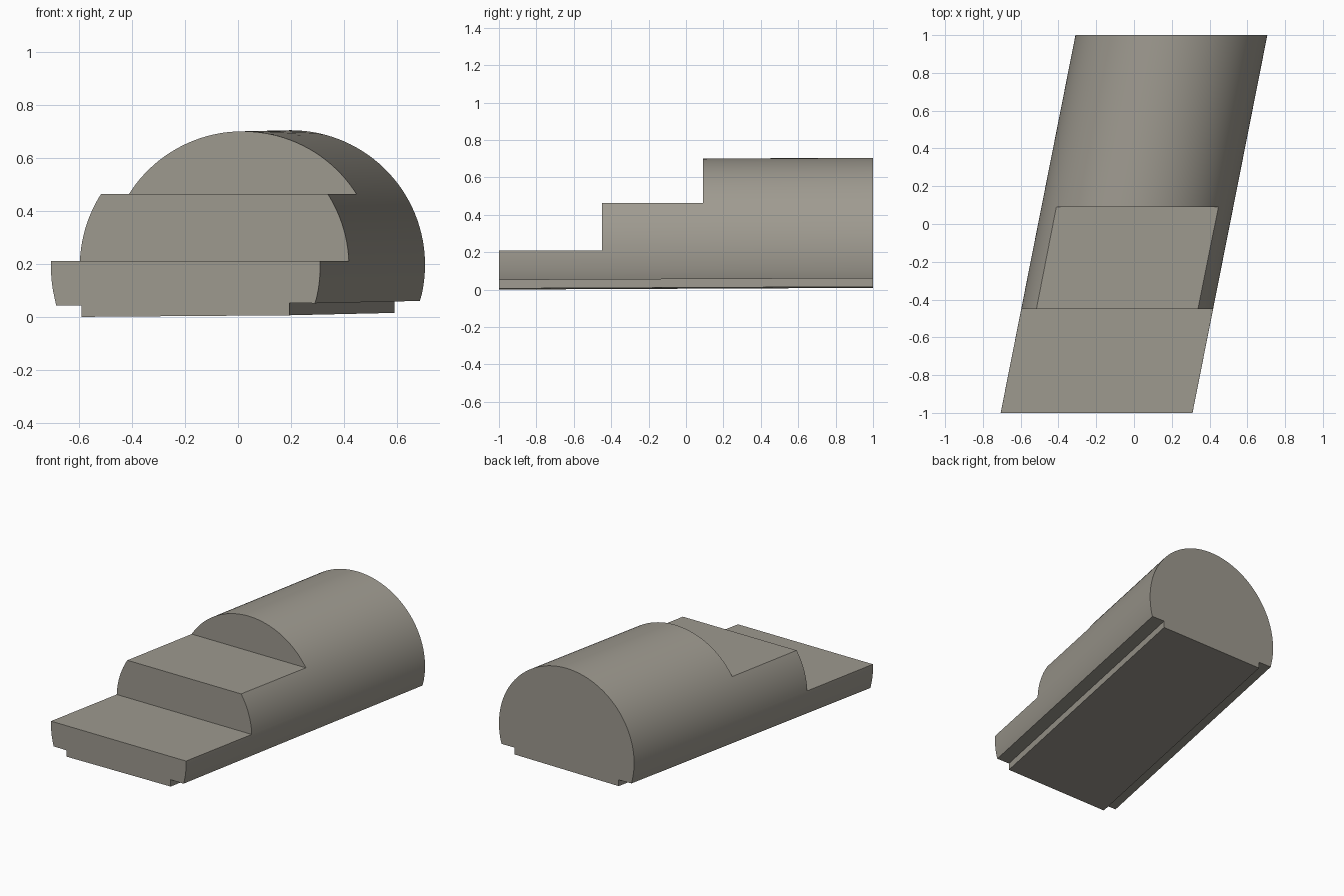
import bpy, bmesh, math

if "Cube" in bpy.data.objects:
    bpy.data.objects.remove(bpy.data.objects["Cube"])

R, CZ = 0.508, 0.192              # arc radius and centre height
SHEAR_X, SHEAR_Z = 0.198, 0.0045  # sideways and upward drift along the bar
TILT = 0.0076                     # slight roll of the underside

stone = bpy.data.materials.new("warm_grey")
stone.diffuse_color = (0.34, 0.32, 0.275, 1)
stone.use_nodes = True
stone.node_tree.nodes["Principled BSDF"].inputs["Base Color"].default_value = stone.diffuse_color


def prism(name, start, end):
    """Closed solid between two matching end loops."""
    bm = bmesh.new()
    a = [bm.verts.new(p) for p in start]
    b = [bm.verts.new(p) for p in end]
    bm.faces.new(a)
    bm.faces.new(b[::-1])
    for i in range(len(a)):
        j = (i + 1) % len(a)
        bm.faces.new((a[j], a[i], b[i], b[j]))
    bmesh.ops.recalc_face_normals(bm, faces=bm.faces)
    mesh = bpy.data.meshes.new(name)
    bm.to_mesh(mesh)
    bm.free()
    obj = bpy.data.objects.new(name, mesh)
    bpy.context.collection.objects.link(obj)
    mesh.materials.append(stone)
    return obj


# Cross-section: round top, ledges and a narrower foot
low = math.asin((0.052 - CZ) / R)
N = 72
profile = []
for i in range(N + 1):
    t = low + (math.pi - 2 * low) * i / N
    profile.append((R * math.cos(t), CZ + R * math.sin(t)))
foot = 0.392
profile += [(-foot, 0.05), (-foot, 0.0075), (foot, 0.0075), (foot, 0.054)]
profile = [(x, z + (TILT * x if z < 0.06 else 0)) for x, z in profile]


def section(y):
    return [(x + SHEAR_X * y, y, z + SHEAR_Z * y) for x, z in profile]


bar = prism("stepped_bar", section(-1), section(1))

# Two steps cut from the front of the bar
steps = [(-1.5, 0.21), (-0.45, 0.21), (-0.45, 0.464), (0.09, 0.464), (0.09, 1.5), (-1.5, 1.5)]
cutter = prism("step_cutter", [(-2, y, z) for y, z in steps], [(2, y, z) for y, z in steps])
cutter.hide_render = True

cut = bar.modifiers.new("steps", 'BOOLEAN')
cut.operation = 'DIFFERENCE'
cut.solver = 'EXACT'
cut.object = cutter
bpy.context.view_layer.objects.active = bar
bar.select_set(True)
bpy.ops.object.modifier_apply(modifier=cut.name)
bpy.data.objects.remove(cutter)

bpy.ops.object.shade_smooth_by_angle(angle=math.radians(20))
